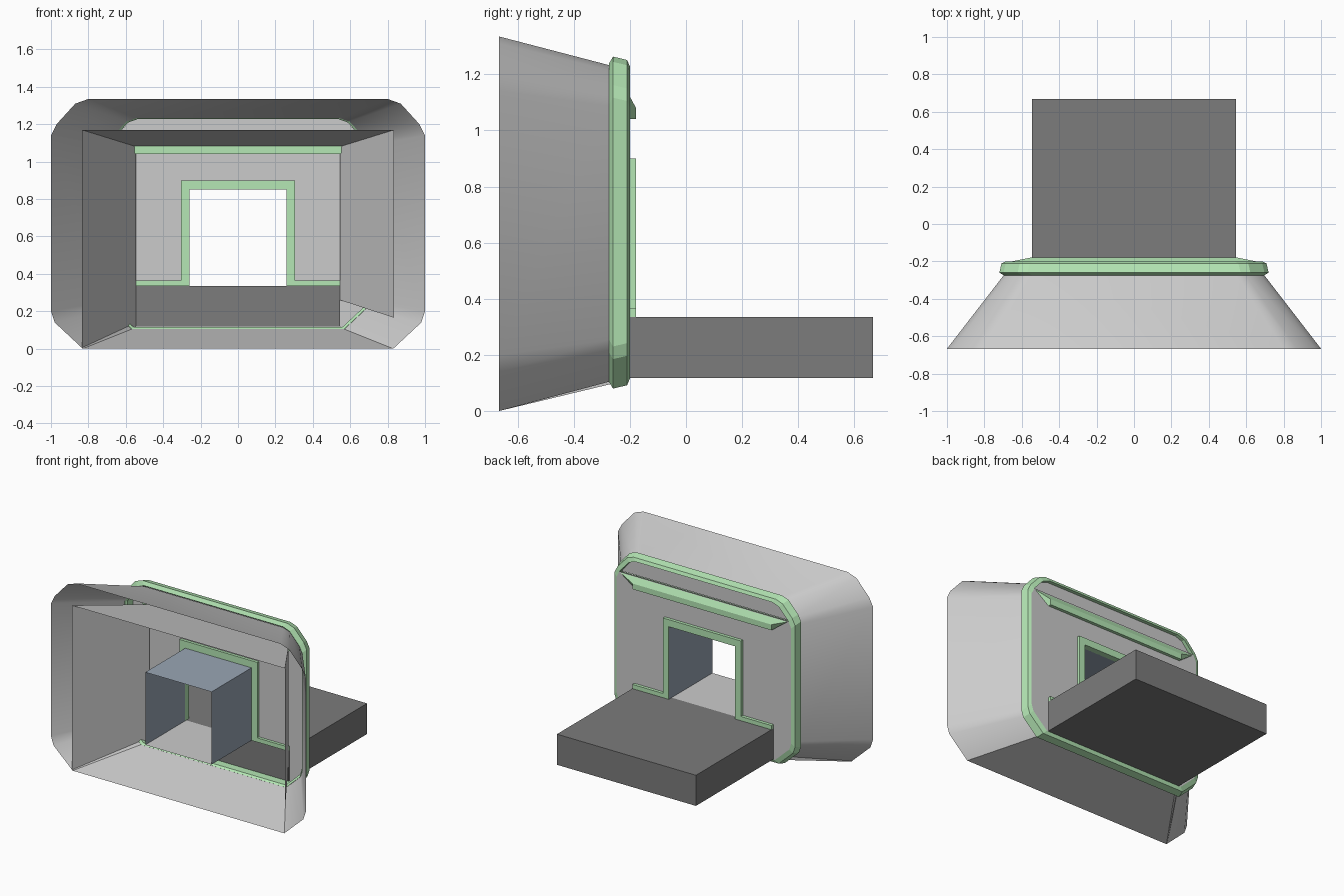
import bpy, bmesh

if "Cube" in bpy.data.objects:
    bpy.data.objects.remove(bpy.data.objects["Cube"])


def mat(name, rgb):
    m = bpy.data.materials.new(name)
    m.diffuse_color = (*rgb, 1)
    m.use_nodes = True
    m.node_tree.nodes["Principled BSDF"].inputs["Base Color"].default_value = m.diffuse_color
    return m


GREEN = mat("green_trim", (0.46, 0.8, 0.46))
DARK = mat("dark_grey", (0.2, 0.2, 0.2))
BLUE = mat("blue_grey", (0.32, 0.38, 0.46))


def make(name, verts, faces, material=None, closed=False):
    me = bpy.data.meshes.new(name)
    me.from_pydata(verts, [], faces)
    if closed:
        bm = bmesh.new()
        bm.from_mesh(me)
        bmesh.ops.recalc_face_normals(bm, faces=bm.faces)
        bm.to_mesh(me)
        bm.free()
    ob = bpy.data.objects.new(name, me)
    bpy.context.collection.objects.link(ob)
    if material:
        me.materials.append(material)
    return ob


def box(name, x0, x1, y0, y1, z0, z1, material=None):
    v = [(x, y, z) for x in (x0, x1) for y in (y0, y1) for z in (z0, z1)]
    f = [(0, 1, 3, 2), (4, 6, 7, 5), (0, 4, 5, 1), (2, 3, 7, 6), (0, 2, 6, 4), (1, 5, 7, 3)]
    return make(name, v, f, material, True)


def half_outline(hx, z0, z1, k):
    """Right half of the rounded-corner outline, bottom to top."""
    low = [(.17, 0), (.02, .14), (0, .2)]
    high = [(0, .195), (.03, .135), (.13, .025), (.2, 0)]
    return ([(hx - a * k, z0 + b * k) for a, b in low]
            + [(hx - a * k, z1 - b * k) for a, b in high])


def mirrored(half):
    return half + [(-x, z) for x, z in reversed(half)]


def loft(name, loops, material=None, wrap=False, caps=False):
    """Skin a list of (y, outline) loops."""
    n, c = len(loops[0][1]), len(loops)
    v = [(x, y, z) for y, pts in loops for x, z in pts]
    f = [(i * n + j, i * n + (j + 1) % n, (i + 1) % c * n + (j + 1) % n, (i + 1) % c * n + j)
         for i in range(c if wrap else c - 1) for j in range(n)]
    if caps:
        f += [tuple(range(n)), tuple(range((c - 1) * n, c * n))]
    return make(name, v, f, material, True)


def panel(name, pts, y):
    return make(name, [(x, y, z) for x, z in pts], [tuple(range(len(pts)))])


# Flared outer shell, open at both ends
shell = loft("outer_shell", [
    (-.667, mirrored(half_outline(1, 0, 1.335, 1))),
    (-.272, mirrored(half_outline(.695, .105, 1.232, .75)))])
bpy.context.view_layer.objects.active = shell
shell.select_set(True)
bpy.ops.object.shade_smooth_by_angle(angle=.61)

# Green ring around the back end
ring = [(-.275, .025), (-.26, 0), (-.21, .012), (-.2, .035), (-.262, .035)]
loft("back_ring", [(y, mirrored(half_outline(.72 - d, .08 + d, 1.263 - d, .75)))
                   for y, d in ring], GREEN, wrap=True)

# Inner splayed walls and ceiling
F, B = -.667, -.21
make("inner_left_wall", [(-.835, F, 0), (-.545, B, .11), (-.545, B, 1.08), (-.835, F, 1.17)],
     [(0, 1, 2, 3)])
make("inner_right_wall", [(.835, F, .165), (.545, B, .26), (.545, B, 1.08), (.835, F, 1.17)],
     [(3, 2, 1, 0)])
make("inner_ceiling", [(-.835, F, 1.17), (.835, F, 1.17), (.545, B, 1.08), (-.545, B, 1.08)],
     [(3, 2, 1, 0)])

# Back wall with doorway and platform notch, and the panel above the lintel
inner = half_outline(.685, .115, 1.228, .75)
side = [p for p in inner if p[1] < 1.13]
wall = [(.26, .85), (.26, .335), (.545, .335), (.545, .115)] + side
panel("back_wall", wall + [(-x, z) for x, z in reversed(wall)], -.2)
panel("upper_back_panel", mirrored([(.665, 1.12)] + [p for p in inner if p[1] > 1.13]), -.225)

# Lintel with tapered ends
wide = mirrored([(.545, 1.04), (.655, 1.12)])
loft("lintel", [(-.222, wide), (-.2, wide), (-.178, mirrored([(.545, 1.04), (.545, 1.08)]))],
     GREEN, caps=True)

# Door frame and skirting strips, one stepped outline
trim = [(.26, .85), (.26, .335), (.545, .335), (.545, .365), (.305, .365), (.305, .9)]
n = len(trim) * 2
loft("door_trim", [(-.22, mirrored(trim)), (-.178, mirrored(trim))], GREEN, caps=True)

# Passage through the doorway: blue sides and roof, grey floor
path = [(-.26, .335), (-.26, .85), (.26, .85), (.26, .335)]
make("passage_walls", [(x, y, z) for y in (-.667, -.18) for x, z in path],
     [(i, i + 1, i + 5, i + 4) for i in range(3)], BLUE)
make("passage_floor", [(-.26, F, .335), (.26, F, .335), (.26, B, .335), (-.26, B, .335)],
     [(0, 1, 2, 3)])

# Rear platform
box("platform", -.545, .545, -.21, .667, .118, .335, DARK)
